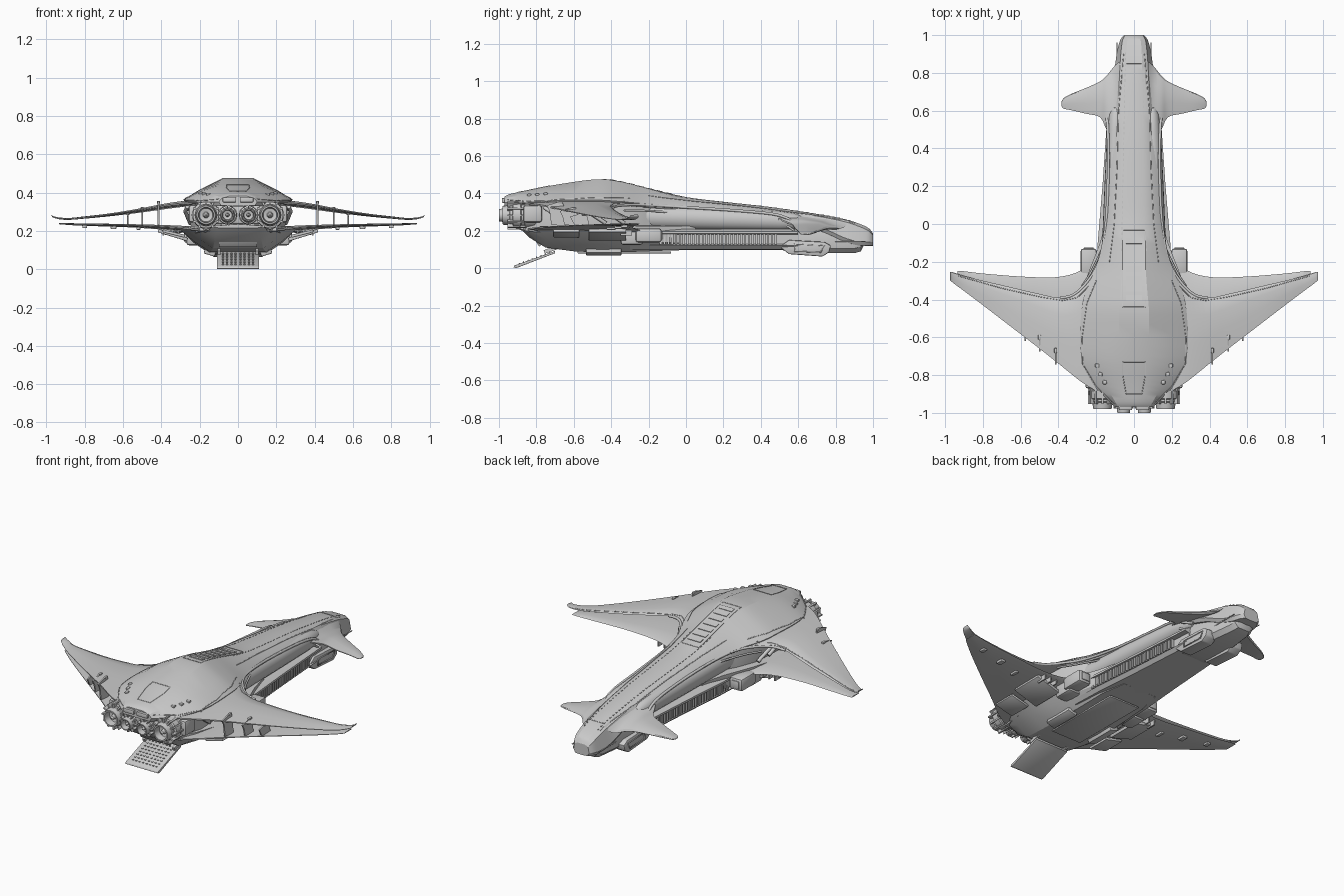
import bpy, bmesh, math
from mathutils import Vector, Matrix, Euler
from mathutils.bvhtree import BVHTree


def finish(name, bm, mirror=False, bevel=0, angle=28):
    bmesh.ops.recalc_face_normals(bm, faces=bm.faces)
    if bevel:
        bmesh.ops.bevel(bm, geom=bm.edges[:], offset=bevel, segments=2, affect='EDGES', profile=0.5)
    if mirror:
        dup = bmesh.ops.duplicate(bm, geom=bm.verts[:] + bm.edges[:] + bm.faces[:])['geom']
        for v in dup:
            if isinstance(v, bmesh.types.BMVert):
                v.co.x *= -1
        bmesh.ops.reverse_faces(bm, faces=[f for f in dup if isinstance(f, bmesh.types.BMFace)])
    me = bpy.data.meshes.new(name)
    bm.to_mesh(me)
    for p in me.polygons:
        p.use_smooth = True
    me.set_sharp_from_angle(angle=math.radians(angle))
    ob = bpy.data.objects.new(name, me)
    bpy.context.collection.objects.link(ob)
    return ob


def smooth_rows(rows, n=4):
    # Catmull-Rom interpolation of a table of stations
    out = []
    for i in range(len(rows) - 1):
        p = [rows[max(0, min(len(rows) - 1, i + k))] for k in (-1, 0, 1, 2)]
        for s in range(n):
            t = s / n
            out.append([0.5 * (2*b + (c-a)*t + (2*a-5*b+4*c-d)*t*t + (3*b-a-3*c+d)*t**3)
                        for a, b, c, d in zip(*p)])
    return out + [list(rows[-1])]


def loft(name, rings, mirror=False, bevel=0, angle=28):
    bm = bmesh.new()
    vs = [[bm.verts.new(p) for p in r] for r in rings]
    n = len(vs[0])
    for a, b in zip(vs, vs[1:]):
        for i in range(n):
            bm.faces.new((a[i], a[(i+1) % n], b[(i+1) % n], b[i]))
    bm.faces.new(vs[0])
    bm.faces.new(vs[-1][::-1])
    return finish(name, bm, mirror, bevel, angle)


def sym_ring(y, half):
    # half profile (top centre to bottom centre) mirrored to a full ring
    return [(x, y, z) for x, z in half] + [(-x, y, z) for x, z in half[-2:0:-1]]


def boxes(name, items, mirror=True, bevel=0):
    bm = bmesh.new()
    for loc, size, *rot in items:
        m = Matrix.LocRotScale(Vector(loc), Euler(rot[0] if rot else (0, 0, 0)), Vector(size))
        bmesh.ops.create_cube(bm, size=1, matrix=m)
    return finish(name, bm, mirror, bevel)


def prism(name, pts, x0, x1, mirror=True, bevel=0):
    return loft(name, [[(x, y, z) for y, z in pts] for x in (x0, x1)], mirror, bevel)


def tube(name, paths, r, mirror=True, cyclic=False):
    cu = bpy.data.curves.new(name, 'CURVE')
    cu.dimensions, cu.bevel_depth, cu.bevel_resolution = '3D', r, 1
    cu.use_fill_caps = True
    for path in paths:
        for s in ((1, -1) if mirror else (1,)):
            sp = cu.splines.new('POLY')
            sp.points.add(len(path) - 1)
            sp.use_cyclic_u = cyclic
            for p, q in zip(sp.points, path):
                p.co = (s * q[0], q[1], q[2], 1)
    ob = bpy.data.objects.new(name, cu)
    bpy.context.collection.objects.link(ob)
    return ob


# Upper shell: y, flat half-width, top z, shoulder x z, edge x z
shell_rows = [
    (1.0, .025, .185, .045, .175, .052, .14), (.975, .035, .215, .06, .2, .072, .14),
    (.92, .04, .24, .068, .225, .088, .142), (.84, .043, .264, .074, .25, .1, .165),
    (.7, .046, .29, .08, .278, .115, .225), (.45, .05, .327, .085, .315, .125, .287),
    (.2, .05, .355, .095, .342, .133, .315), (0, .055, .38, .11, .36, .147, .33),
    (-.2, .06, .425, .13, .388, .19, .343), (-.35, .07, .462, .17, .408, .255, .356),
    (-.48, .08, .475, .2, .415, .28, .364), (-.7, .075, .445, .2, .405, .28, .362),
    (-.85, .06, .415, .15, .39, .215, .352), (-.94, .05, .397, .1, .38, .13, .35),
    (-.97, .045, .382, .085, .37, .1, .352)]
shell = loft("upper_shell", [sym_ring(y, [(0, zt), (a, zt), (sx, sz), (ex, ez), (ex - .012, ez - .02), (0, ez - .022)])
                             for y, a, zt, sx, sz, ex, ez in smooth_rows(shell_rows)], angle=22)

# Wings and canards: x, leading y, trailing y, leading z, trailing z, thickness
foil = [(0, 0), (.04, .5), (.25, 1), (.6, .8), (1, .1), (1, -.3), (.6, -.5), (.06, -.5)]


def wing(name, rows):
    rings = [[(x, l + (t - l) * f, zl + (zt - zl) * f + h * th) for f, h in foil]
             for x, l, t, zl, zt, th in smooth_rows(rows)]
    return loft(name, rings, True)


upper = wing("upper_wing", [
    (.1, -.15, -.95, .345, .35, .01), (.2, -.25, -.885, .343, .348, .015), (.28, -.34, -.835, .335, .345, .019),
    (.38, -.39, -.755, .322, .333, .018), (.5, -.37, -.66, .303, .312, .014), (.65, -.335, -.545, .283, .288, .01),
    (.8, -.3, -.43, .268, .268, .008), (.9, -.275, -.355, .261, .26, .006),
    (.96, -.255, -.31, .271, .269, .005), (.975, -.256, -.298, .284, .282, .003)])
wing("lower_wing", [
    (.15, -.13, -.85, .19, .21, .02), (.22, -.195, -.84, .195, .21, .02), (.3, -.255, -.8, .205, .218, .018),
    (.42, -.282, -.71, .215, .224, .014), (.6, -.278, -.58, .225, .23, .01), (.8, -.262, -.43, .23, .233, .008),
    (.9, -.25, -.35, .235, .235, .006), (.935, -.248, -.32, .237, .237, .004)])
wing("canard", [
    (.06, .87, .42, .25, .315, .01), (.1, .84, .44, .215, .295, .018), (.145, .785, .5, .215, .262, .02),
    (.18, .755, .565, .212, .235, .017), (.25, .722, .583, .202, .213, .013), (.33, .69, .602, .19, .195, .009),
    (.37, .668, .61, .182, .184, .006), (.383, .65, .622, .179, .18, .003)])

# Inner core body under the shell
core = [(.88, .07, .12, .22), (.6, .09, .11, .28), (.2, .095, .11, .32), (-.12, .11, .11, .34),
        (-.22, .17, .13, .345), (-.36, .225, .17, .35), (-.7, .24, .18, .355), (-.86, .2, .2, .35)]
loft("core_body", [sym_ring(y, [(0, zt), (w, zt), (w + .012, (zb + zt) / 2), (w, zb), (0, zb)]) for y, w, zb, zt in core])

# Lower neck hull with slot for the ribs
neck = [(.6, .14), (.45, .15), (.2, .167), (-.1, .192), (-.3, .2)]
loft("lower_neck_hull", [sym_ring(y, [(0, .21), (w - .03, .21), (w, .196), (w, .184), (w - .03, .18), (w - .03, .128),
                                      (w - .01, .12), (w - .03, .1), (0, .097)]) for y, w in neck])
boxes("neck_ribs", [((.15 + .072 * (.45 - y) / 1.0 * 1.05 - .018, y, .154), (.018, .011, .055))
                    for y in [.48 - i * .0205 for i in range(31)]])

# Long side tank in the recess
tank = [(.625, .012, .245), (.615, .03, .247), (.58, .044, .25), (.5, .052, .253), (.2, .058, .262), (-.1, .062, .27), (-.3, .064, .275)]
loft("side_tank", [[(.095 + (.6 - y) * .03 + r * .85 * math.cos(a), y, z + r * math.sin(a))
                    for a in [k * math.tau / 20 for k in range(20)]] for y, r, z in tank], True)

# Rail that frames the recess and runs into the wing edge
rail = [(.13, .66, .205), (.145, .6, .23), (.138, .5, .282), (.135, .3, .305), (.148, 0, .325),
        (.185, -.2, .337), (.25, -.31, .338), (.32, -.375, .331), (.39, -.392, .322)]
tube("recess_rail", [smooth_rows(rail)], .008)
tube("recess_inner_rail", [smooth_rows([(x - .015 + .04 * (y < -.1), y - .02, z - .03) for x, y, z in rail[1:7]])], .006)

# Belly hull: y, upper width, mid width, mid z, bottom width, bottom z
belly = [(-.89, .15, .14, .225, .1, .215), (-.84, .2, .17, .19, .12, .165), (-.75, .25, .2, .155, .13, .11),
         (-.6, .3, .23, .145, .145, .09), (-.45, .3, .235, .14, .15, .083), (-.28, .25, .21, .14, .145, .087),
         (-.1, .18, .175, .14, .14, .094), (.05, .14, .14, .13, .11, .098)]
loft("belly_hull", [sym_ring(y, [(0, .235), (w1, .225), (w1, .205), (w2, mz), (w3, bz), (0, bz)])
                    for y, w1, w2, mz, w3, bz in belly], angle=20)
boxes("belly_panel", [((0, -.33, .084), (.2, .5, .01))], False, .003)

# Nose chin and cheek pods
chin = [(.5, .11, .1), (.56, .11, .085), (.74, .1, .08), (.9, .08, .08), (.935, .068, .09), (.955, .06, .13)]
loft("nose_chin", [sym_ring(y, [(0, .2), (w - .01, .2), (w, .15), (w - .005, b + .025), (w - .03, b), (0, b)]) for y, w, b in chin])
cheek = [(.5, .115), (.55, .075), (.73, .062), (.765, .085), (.775, .12), (.74, .14), (.55, .15)]
prism("cheek_pod", cheek, .055, .128, bevel=.006)
tube("cheek_window_frame", [[(.13, .58, .09), (.13, .72, .085), (.13, .74, .12), (.13, .58, .128)]], .004, cyclic=True)
tube("nose_seam", [[(.09, .96 - .02 * i, .143) for i in range(10)]], .003)

# Intake pods, skid boxes and slanted doors below the wings
boxes("intake_pod", [((.24, -.2, .175), (.085, .14, .075)), ((.225, -.29, .165), (.09, .12, .08))], bevel=.014)
boxes("intake_face", [((.24, -.128, .175), (.05, .006, .045))], bevel=.002)
boxes("skid_box", [((.14, -.44, .11), (.06, .19, .075), (0, -.3, 0))], bevel=.006)
boxes("slanted_door", [((.34, -.42, .178), (.16, .2, .018), (0, -.3, 0)), ((.335, -.64, .186), (.12, .14, .015), (0, -.25, 0))], bevel=.004)
boxes("door_rib", [((.31 + .04 * i, -.32, .19), (.008, .06, .03)) for i in range(3)])
boxes("wing_lamp", [((.52, -.4, .212), (.02, .05, .014)), ((.65, -.36, .218), (.03, .045, .016)), ((.8, -.33, .222), (.025, .035, .014))], bevel=.004)

# Pipes between the wings
tube("wing_root_pipe", [[(.25, -.33 - .1 * i, .24), (.275, -.42 - .1 * i, .3), (.265, -.52 - .08 * i, .325)] for i in range(4)], .011)

# Vertical blades on the trailing edge
for i, (x, y) in enumerate([(.415, -.7), (.5, -.63), (.575, -.575)]):
    top = .355 - .03 * i
    prism("trailing_blade_%d" % (i + 1), [(y + .045, top - .01), (y + .02, top), (y - .045, top - .02), (y - .03, top - .05),
                                        (y - .02, .232), (y + .06, .225)], x - .004, x + .004)
    boxes("blade_head_%d" % (i + 1), [((x, y + .03, top - .006), (.016, .025, .014))], bevel=.004)


# Engines turned around the y axis
def lathe(name, x, z, prof, n=32):
    loft(name, [[(x + r * math.cos(k * math.tau / n), y, z + r * math.sin(k * math.tau / n)) for k in range(n)]
                for y, r in prof], True)


def engine(name, x, z, R, y0, y1):
    L = y0 - y1
    lathe(name, x, z, [(y0 - L * f, R * r) for f, r in [
        (0, .85), (.15, 1), (.4, 1), (.42, .9), (.5, .9), (.52, .98), (.72, .95), (.74, .8), (.8, .8),
        (.82, .74), (1, .66), (1, .55), (.8, .48), (.78, .22), (.93, .14), (.97, .03)]])
    boxes(name + "_fins", [((x + R * .9 * math.cos(a), y0 - L * .62, z + R * .9 * math.sin(a)), (R * .3, L * .5, R * .13), (0, -a, 0))
                           for a in [k * math.tau / 12 for k in range(12)]])


engine("main_engine", .167, .283, .073, -.78, -.98)
engine("small_engine", .055, .283, .05, -.82, -1.0)
boxes("engine_bulkhead", [((.1, -.83, .285), (.24, .1, .1))], bevel=.015)
boxes("side_engine_collar", [((.235, -.82, .29), (.045, .1, .09))], bevel=.012)
boxes("rear_vent", [((.045, -.965, .362), (.07, .04, .025))], bevel=.004)
boxes("rear_belly_door", [((0, -.8, .15), (.2, .012, .075), (math.radians(32), 0, 0))], False, .004)

# Boarding ramp with treads
tilt = math.atan2(.075, .21)
ramp = [(-.7, .092), (-.7, .08), (-.908, .0), (-.922, .004), (-.918, .014)]
prism("boarding_ramp", ramp, -.11, .11, False, .002)
boxes("ramp_tread", [((.013 + .022 * i, -.73 - .023 * j, .083 - .023 * j * .357), (.01, .006, .006), (tilt, 0, 0))
                     for i in range(4) for j in range(8)])
boxes("ramp_arm", [((.1, -.72, .1), (.015, .08, .02), (tilt, 0, 0))])

# Surface details laid onto the shell and wings
trees = []
for ob in (shell, upper):
    trees.append(BVHTree.FromPolygons([v.co for v in ob.data.vertices], [p.vertices for p in ob.data.polygons]))


def drop(x, y):
    hits = [t.ray_cast(Vector((x, y, 1)), Vector((0, 0, -1)))[0] for t in trees]
    return (x, y, max([h.z for h in hits if h] + [.15]))


def seam(name, pts, mirror=True, n=8, r=.0022):
    path = []
    for (ax, ay), (bx, by) in zip(pts, pts[1:]):
        path += [drop(ax + (bx - ax) * k / n, ay + (by - ay) * k / n) for k in range(n)]
    tube(name, [path + [drop(*pts[-1])]], r, mirror)


seam("dorsal_panel_frame", [(0, -.035), (.06, -.035), (.06, -.44), (0, -.44)])
seam("rear_hatch_frame", [(0, -.73), (.06, -.73), (.06, -.8), (.042, -.9), (0, -.9)])
seam("nose_cap_seam", [(0, .85), (.04, .85)])
seam("body_edge_seam", [(.2, -.3), (.25, -.42), (.275, -.6), (.272, -.74), (.2, -.86), (.1, -.955)])
seam("spine_seam", [(.055, .9), (.082, .6), (.09, .3), (.105, 0), (.13, -.2)])
seam("wing_edge_seam", [(.24, -.33), (.3, -.39), (.38, -.405), (.5, -.385), (.7, -.34), (.93, -.275)])
boxes("dorsal_louvre", [(drop(.0, -.09 - .05 * i), (.085, .03, .007), (-.22, 0, 0)) for i in range(7)], False)
boxes("spine_dash", [(drop(.045 + .02 * (.9 - y), y), (.004, .014, .004)) for y in [.9 - .028 * i for i in range(38)]])
boxes("dorsal_bump", [(drop(x, y), (.022, .022, .014)) for x, y in [(.195, -.75), (.178, -.795), (.155, -.838)]], bevel=.005)
